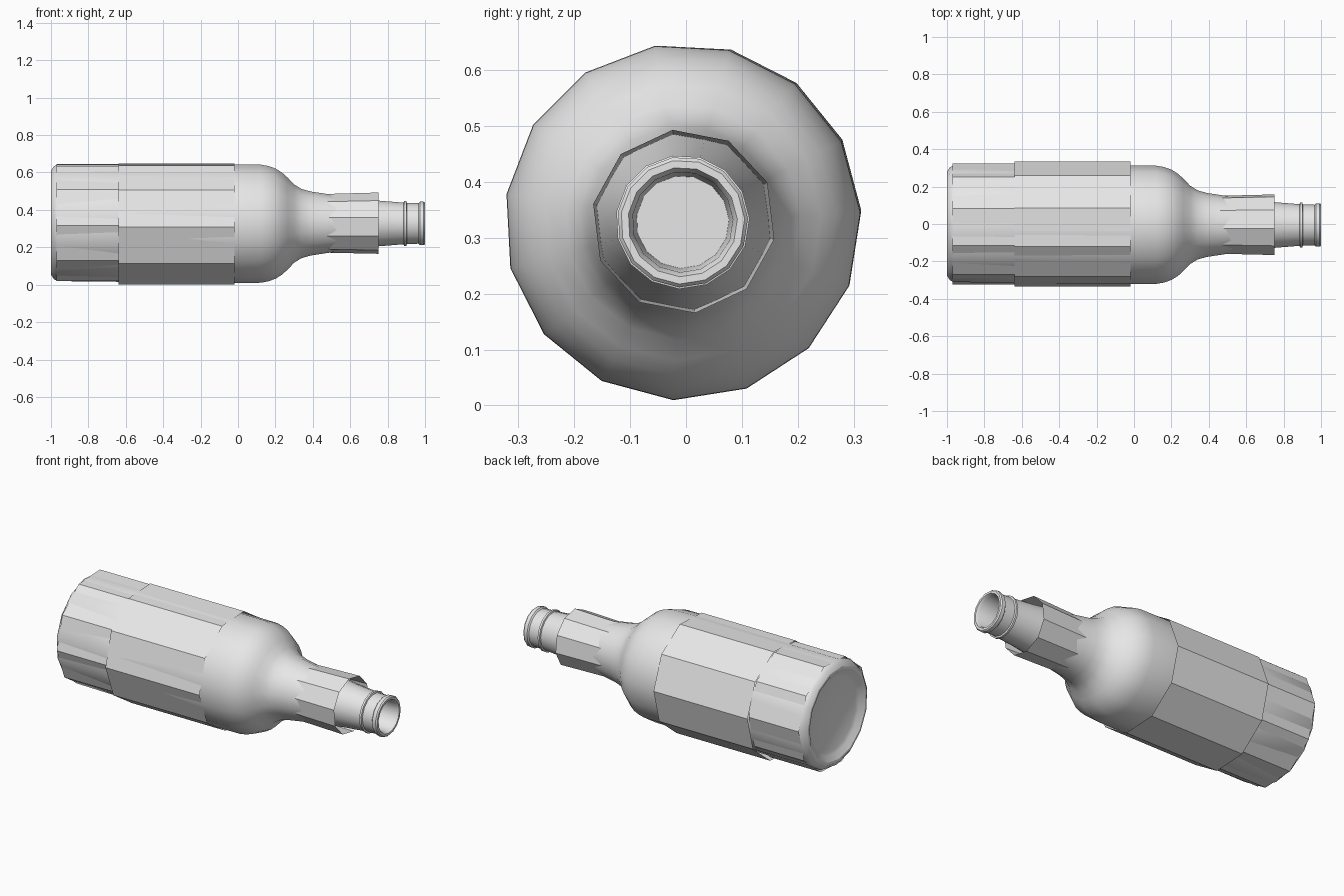
import bpy
import math

cube = bpy.data.objects.get("Cube")
if cube:
    bpy.data.objects.remove(cube, do_unlink=True)

grey = bpy.data.materials.new("light_grey")
grey.use_nodes = True
grey.diffuse_color = (0.8, 0.8, 0.8, 1)
grey.node_tree.nodes["Principled BSDF"].inputs["Base Color"].default_value = (0.8, 0.8, 0.8, 1)


def lathe(name, rings, sides, phase, capped=False, smooth=False):
    """Skin rings of (x, radius, centre y, centre z) along the x axis."""
    verts, faces = [], []
    for x, r, cy, cz in rings:
        for k in range(sides):
            a = math.radians(phase) + 2 * math.pi * k / sides
            verts.append((x, cy + r * math.cos(a), cz + r * math.sin(a)))
    for i in range(len(rings) - 1):
        for k in range(sides):
            n = (k + 1) % sides
            a, b = i * sides, (i + 1) * sides
            faces.append((a + k, a + n, b + n, b + k))
    if capped:
        last = (len(rings) - 1) * sides
        faces.append(tuple(reversed(range(sides))))
        faces.append(tuple(range(last, last + sides)))
    mesh = bpy.data.meshes.new(name)
    mesh.from_pydata(verts, [], faces)
    mesh.materials.append(grey)
    obj = bpy.data.objects.new(name, mesh)
    bpy.context.collection.objects.link(obj)
    if smooth:
        bpy.ops.object.select_all(action="DESELECT")
        obj.select_set(True)
        bpy.context.view_layer.objects.active = obj
        bpy.ops.object.shade_smooth_by_angle(angle=math.radians(32))
    return obj


# Bottle: recessed base, straight body, rounded shoulder, neck, lip and bore
profile = [
    (-0.97, 0.215), (-0.98, 0.235), (-1.0, 0.265), (-1.0, 0.28), (-0.985, 0.303),
    (-0.965, 0.314), (-0.64, 0.316), (-0.02, 0.319), (0.12, 0.318), (0.16, 0.311),
    (0.20, 0.297), (0.235, 0.275), (0.265, 0.248), (0.30, 0.211), (0.34, 0.186),
    (0.39, 0.172), (0.45, 0.163), (0.52, 0.152), (0.75, 0.123), (0.885, 0.112),
    (0.888, 0.12), (0.90, 0.12), (0.903, 0.111), (0.965, 0.109), (0.972, 0.117),
    (0.993, 0.117), (1.0, 0.111), (1.0, 0.098), (0.985, 0.09), (0.80, 0.083),
]


def centre(x):
    # The axis leans very slightly from the base to the shoulder
    t = min(max((x + 1) / 0.98, 0), 1)
    return -0.006 * t, 0.333 - 0.005 * t


lathe("bottle", [(x, r, *centre(x)) for x, r in profile], 15, 3, capped=True, smooth=True)

# Faceted open sleeves around the body and neck
lathe("base_sleeve", [(-0.97, 0.323, 0, 0.3325), (-0.64, 0.323, 0, 0.3325)], 10, 3)
lathe("body_label", [(-0.64, 0.335, 0, 0.325), (-0.02, 0.335, 0, 0.325)], 10, 3)
lathe("neck_label", [(0.43, 0.157, -0.004, 0.328), (0.75, 0.165, -0.004, 0.329)], 10, 25)
